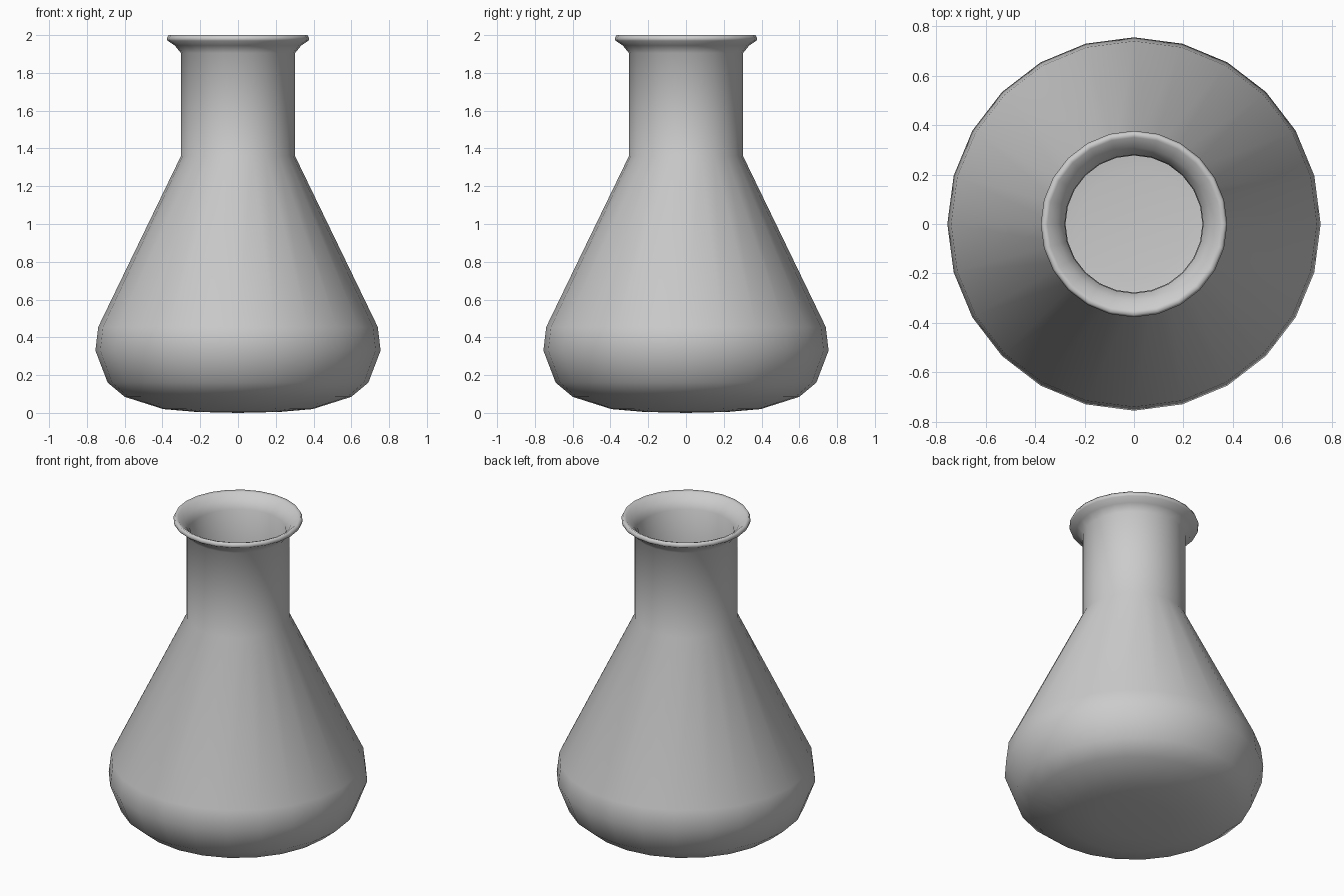
import bpy, bmesh, math
from mathutils import Vector

if "Cube" in bpy.data.objects:
    bpy.data.objects.remove(bpy.data.objects["Cube"])

SIDES = 24

def lathe(name, profile):
    bm = bmesh.new()
    verts = [bm.verts.new((r, 0, z)) for r, z in profile]
    edges = [bm.edges.new(p) for p in zip(verts, verts[1:])]
    bmesh.ops.spin(bm, geom=verts + edges, cent=(0, 0, 0), axis=(0, 0, 1),
                   angle=math.tau, steps=SIDES, use_duplicate=False)
    bmesh.ops.remove_doubles(bm, verts=bm.verts, dist=0.0005)
    bmesh.ops.recalc_face_normals(bm, faces=bm.faces)
    mesh = bpy.data.meshes.new(name)
    bm.to_mesh(mesh)
    bm.free()
    obj = bpy.data.objects.new(name, mesh)
    bpy.context.collection.objects.link(obj)
    mesh.shade_smooth()
    return obj

# Outer wall: rounded base, cone, neck and flared lip
outer = [(0, 0), (0.22, 0.005), (0.395, 0.02), (0.60, 0.085), (0.69, 0.16),
         (0.755, 0.33), (0.74, 0.455), (0.302, 1.36), (0.302, 1.905),
         (0.335, 1.945), (0.373, 1.97), (0.377, 1.982), (0.368, 2.0)]
# Inner wall back down to the floor
inner = [(0.35, 1.994), (0.31, 1.96), (0.28, 1.915), (0.277, 1.365),
         (0.715, 0.455), (0.73, 0.335), (0.67, 0.175), (0.585, 0.11),
         (0.39, 0.045), (0.22, 0.03), (0, 0.025)]

lathe("conical_flask", outer + inner)
